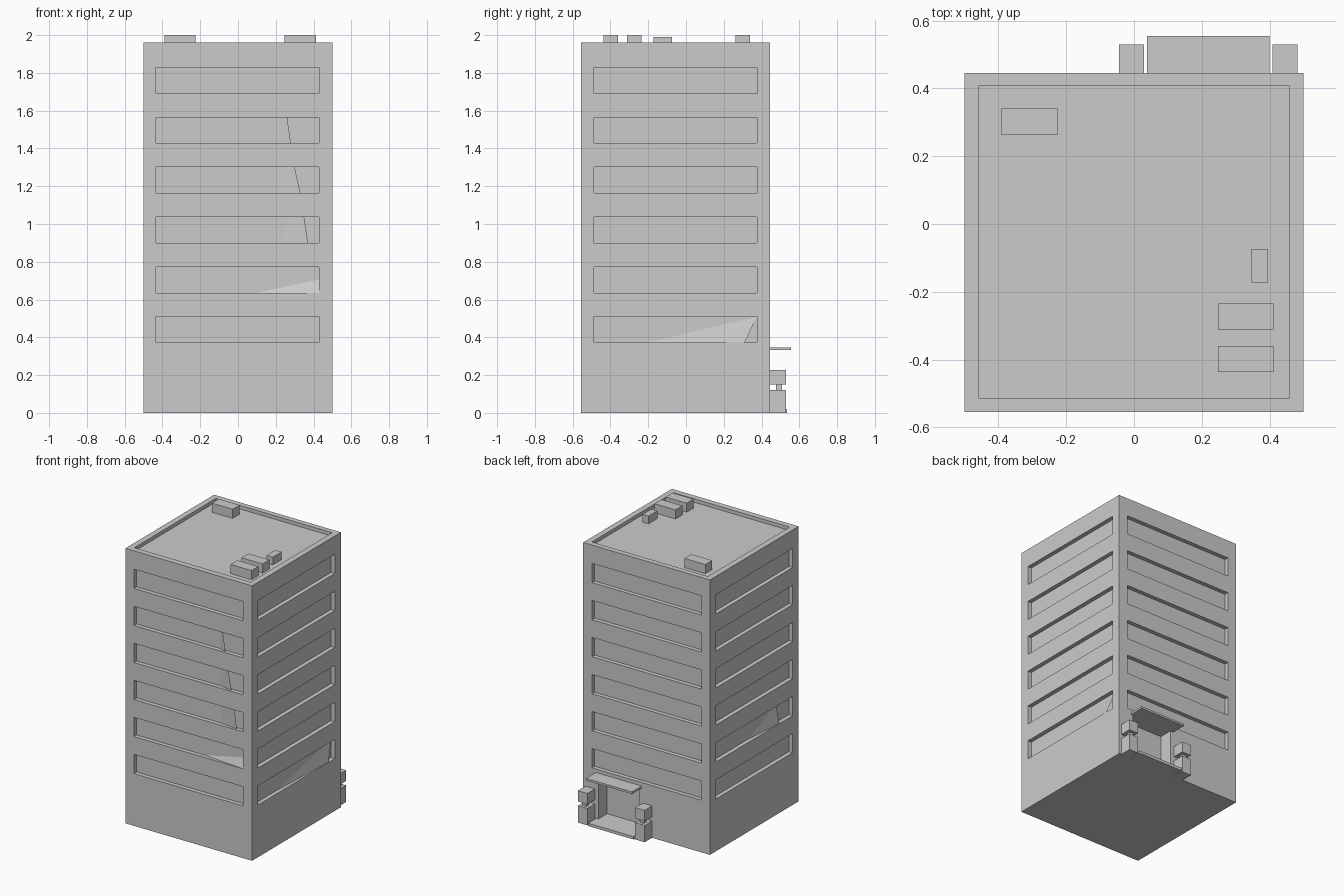
import bpy
import bmesh
from mathutils import Matrix, Vector

if "Cube" in bpy.data.objects:
    bpy.data.objects.remove(bpy.data.objects["Cube"], do_unlink=True)

concrete = bpy.data.materials.new("concrete_grey")
concrete.use_nodes = True
GREY = (0.6, 0.6, 0.6, 1)
concrete.diffuse_color = GREY
concrete.node_tree.nodes["Principled BSDF"].inputs["Base Color"].default_value = GREY


def finish(name, bm):
    mesh = bpy.data.meshes.new(name)
    bm.to_mesh(mesh)
    bm.free()
    obj = bpy.data.objects.new(name, mesh)
    mesh.materials.append(concrete)
    bpy.context.collection.objects.link(obj)
    return obj


def add_box(bm, x, y, z):
    """Add a box given its (low, high) range on each axis."""
    size = [r[1] - r[0] for r in (x, y, z)]
    mid = [(r[0] + r[1]) / 2 for r in (x, y, z)]
    bmesh.ops.create_cube(bm, size=1, matrix=Matrix.Translation(mid) @ Matrix.Diagonal((*size, 1)))


def box(name, x, y, z):
    bm = bmesh.new()
    add_box(bm, x, y, z)
    return finish(name, bm)


WEST, EAST, FRONT, BACK, TOP = -0.5, 0.5, -0.555, 0.445, 1.96
DEPTH = 0.03
SILLS = [0.372 + 0.264 * i for i in range(6)]
BAND = 0.137

# Tower block with parapet, window bands and entrance cut in
tower = box("tower_block", (WEST, EAST), (FRONT, BACK), (0, TOP))
cuts = bmesh.new()
add_box(cuts, (-0.458, 0.458), (-0.513, 0.407), (1.935, 2.1))
add_box(cuts, (0.06, 0.38), (BACK - 0.1, 0.6), (0.02, 0.335))
for sill in SILLS:
    z = (sill, sill + BAND)
    for wall, side in ((FRONT, 1), (BACK, -1)):
        add_box(cuts, (-0.433, 0.43), sorted((wall - side * 0.1, wall + side * DEPTH)), z)
    for wall, side in ((WEST, 1), (EAST, -1)):
        add_box(cuts, sorted((wall - side * 0.1, wall + side * DEPTH)), (-0.488, 0.376), z)
cutter = finish("opening_cutter", cuts)
cutter.hide_render = True
cut = tower.modifiers.new("openings", "BOOLEAN")
cut.operation = "DIFFERENCE"
cut.solver = "EXACT"
cut.object = cutter
bpy.context.view_layer.objects.active = tower
bpy.ops.object.modifier_apply(modifier=cut.name)
bpy.data.objects.remove(cutter, do_unlink=True)

# Rooftop units
box("roof_unit_back", (-0.39, -0.225), (0.262, 0.34), (1.93, 2.0))
for i, y in enumerate((-0.437, -0.312)):
    box(f"roof_unit_front_{i + 1}", (0.247, 0.412), (y, y + 0.077), (1.93, 2.0))
box("roof_vent", (0.347, 0.395), (-0.172, -0.073), (1.93, 1.99))

# Entrance canopy and step
box("entrance_canopy", (0.038, 0.4), (BACK, 0.555), (0.332, 0.347))
box("entrance_step", (0.038, 0.4), (BACK, 0.535), (0, 0.02))

# Entrance posts: base, narrow neck and cap block
for side, x in (("right", -0.007), ("left", 0.445)):
    for part, half, low, high in (("base", 0.037, 0, 0.12), ("neck", 0.015, 0.12, 0.15),
                                  ("cap", 0.037, 0.15, 0.227)):
        box(f"post_{part}_{side}", (x - half, x + half),
            (0.492 - half - (0.01 if part != "neck" else 0), 0.492 + half), (low, high))


def facet(name, corners):
    """Thin tilted panel inside a window band."""
    bm = bmesh.new()
    face = bm.faces.new([bm.verts.new(c) for c in corners])
    face.normal_update()
    inward = Vector((-face.calc_center_median().x, -face.calc_center_median().y, 0))
    if face.normal.dot(inward) > 0:
        face.normal_flip()
    return finish(name, bm)


# Sloping panels in the lower bands
back_x, back_y = EAST - DEPTH + 0.002, FRONT + DEPTH - 0.002
low, second = SILLS[0], SILLS[1]
facet("slope_panel_left", [(back_x, -0.21, low), (0.497, 0.31, low), (back_x, 0.375, low + BAND)])
facet("slope_panel_front", [(0.1, back_y, second), (0.43, -0.552, second), (0.43, back_y, second + 0.07)])
facet("slope_panel_right", [(-back_x, -0.04, second), (-0.497, -0.34, second),
                            (-back_x, -0.34, second + BAND)])

# Leaning blinds in the middle front bands
for i, (a, b, c, d) in enumerate(((0.24, 0.37, 0.24, 0.35), (0.23, 0.33, 0.235, 0.3),
                                  (0.225, 0.28, 0.23, 0.26))):
    z = SILLS[i + 2]
    facet(f"leaning_blind_{i + 1}", [(a, back_y, z), (b, back_y - 0.015, z),
                                     (d, back_y - 0.015, z + BAND), (c, back_y, z + BAND)])
